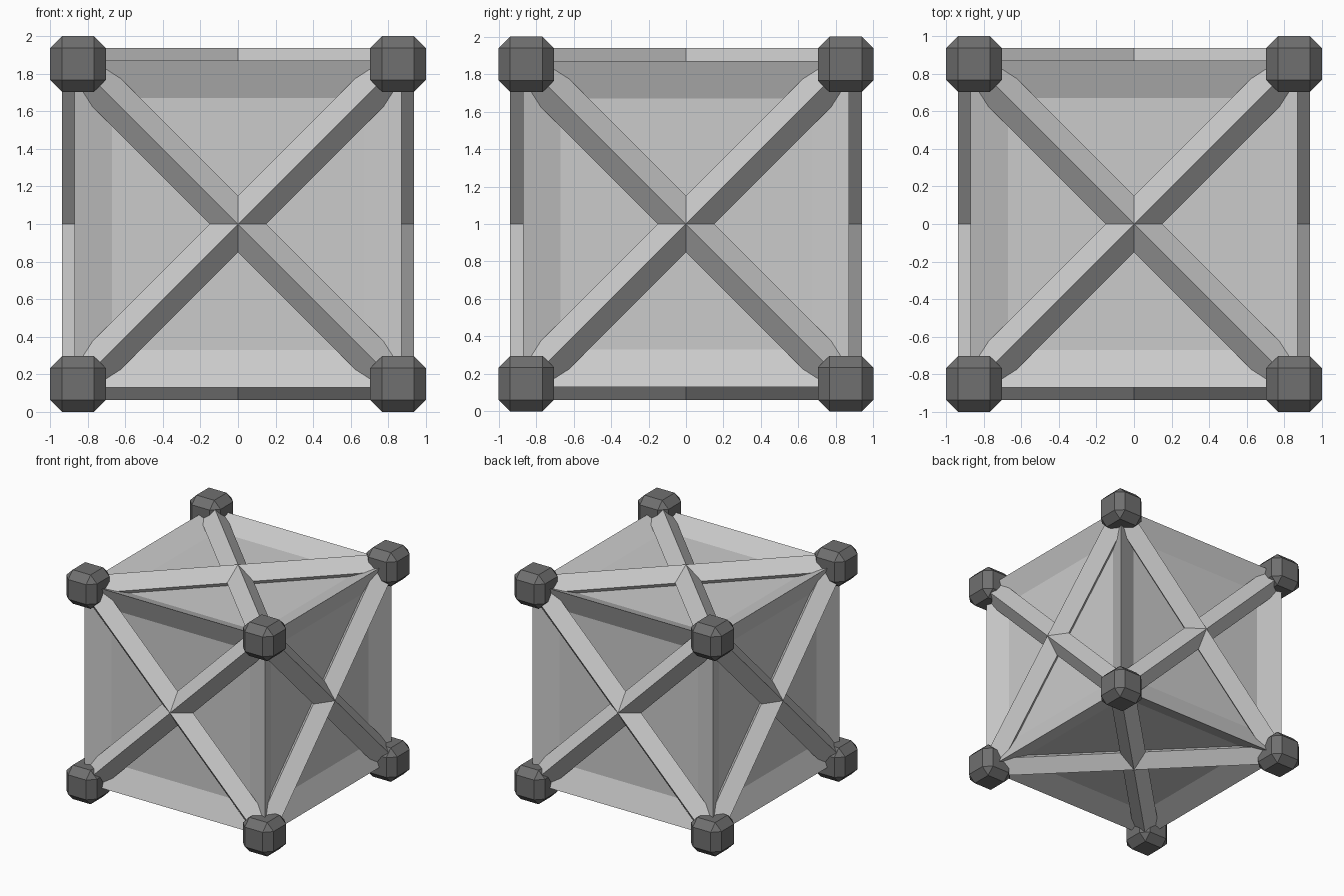
import bpy, bmesh
from itertools import product
from mathutils import Matrix, Vector

if "Cube" in bpy.data.objects:
    bpy.data.objects.remove(bpy.data.objects["Cube"])

CENTRE = Vector((0, 0, 1))
BLOCK, BEVEL = 0.296, 0.062      # corner block size and chamfer
RIM, FRAME, RECESS = 0.87, 0.2, 0.08
BRACE_R, RIDGE = 0.106, 0.938    # brace radius and ridge height from centre


def add_object(name, bm, mat=None):
    bmesh.ops.recalc_face_normals(bm, faces=bm.faces)
    mesh = bpy.data.meshes.new(name)
    bm.to_mesh(mesh)
    bm.free()
    obj = bpy.data.objects.new(name, mesh)
    obj.location = CENTRE
    bpy.context.collection.objects.link(obj)
    if mat:
        mesh.materials.append(mat)
    return obj


dark = bpy.data.materials.new("dark_grey")
dark.diffuse_color = (0.16, 0.16, 0.16, 1)
dark.use_nodes = True
dark.node_tree.nodes["Principled BSDF"].inputs["Base Color"].default_value = dark.diffuse_color

# Crate body: cube with sloped, recessed panels on all six sides
bm = bmesh.new()
bmesh.ops.create_cube(bm, size=RIM * 2)
bmesh.ops.inset_individual(bm, faces=bm.faces[:], thickness=FRAME,
                           depth=-RECESS, use_even_offset=True)
add_object("crate_body", bm)

# Crossed diamond-section braces, two per side
for side, axis in product((-1, 1), range(3)):
    normal = Vector((0, 0, 0))
    normal[axis] = side
    for slope in (-1, 1):
        along = Vector((0, 0, 0))
        along[(axis + 1) % 3] = 1
        along[(axis + 2) % 3] = slope
        along.normalize()
        across = along.cross(normal)
        rot = Matrix((normal, across, along)).transposed().to_4x4()
        place = Matrix.Translation(normal * (RIDGE - BRACE_R)) @ rot
        bm = bmesh.new()
        bmesh.ops.create_cone(bm, cap_ends=True, segments=4, radius1=BRACE_R,
                              radius2=BRACE_R, depth=2.36, matrix=place)
        add_object("cross_brace", bm)

# Chamfered corner blocks
for corner in product((-1, 1), repeat=3):
    bm = bmesh.new()
    offset = Vector(corner) * (1 - BLOCK / 2)
    bmesh.ops.create_cube(bm, size=BLOCK, matrix=Matrix.Translation(offset))
    bmesh.ops.bevel(bm, geom=bm.edges[:], offset=BEVEL, segments=1,
                    affect='EDGES', profile=0.5)
    add_object("corner_block", bm, dark)
